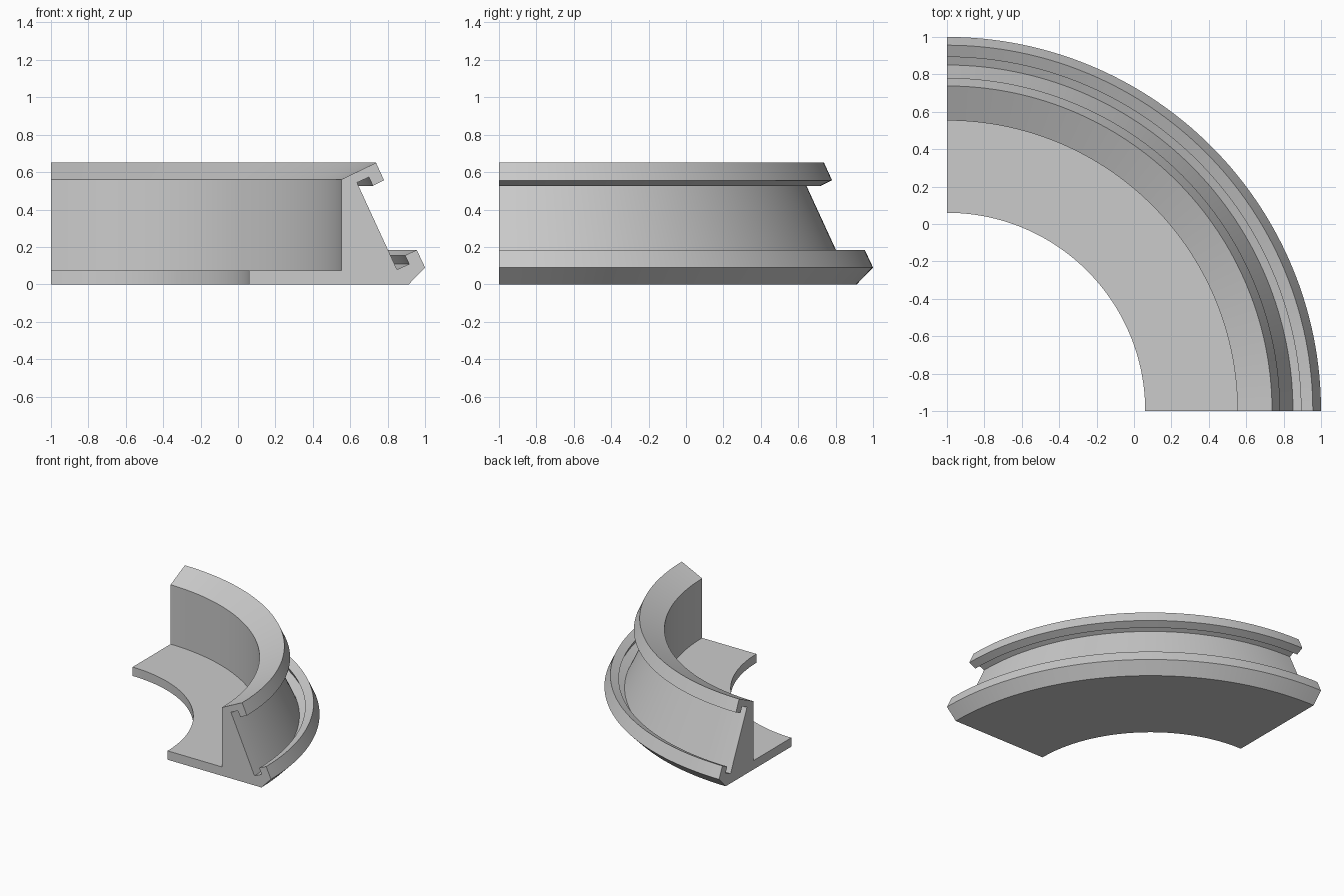
import bpy, bmesh, math
from mathutils import Vector

if "Cube" in bpy.data.objects:
    bpy.data.objects.remove(bpy.data.objects["Cube"])

SEGMENTS = 64
CENTRE = Vector((-1, -1, 0))

# Cross-section on the front cut face (x, z): foot, lower lip, slanted groove, upper lip, wall
PROFILE = [
    (0.06, 0.0), (0.913, 0.0), (1.0, 0.09), (0.956, 0.184),
    (0.893, 0.155), (0.915, 0.108), (0.85, 0.079),
    (0.636, 0.544), (0.70, 0.573), (0.721, 0.527), (0.781, 0.556),
    (0.738, 0.65), (0.553, 0.561), (0.553, 0.073), (0.06, 0.073),
]

# Sweep the section a quarter turn about the corner axis
bm = bmesh.new()
start = bm.faces.new([bm.verts.new((x, -1, z)) for x, z in PROFILE])
bmesh.ops.spin(bm, geom=[start] + start.edges[:] + start.verts[:], cent=CENTRE,
               axis=(0, 0, 1), angle=math.pi / 2, steps=SEGMENTS, use_duplicate=False)

# Make sure the starting cut is closed
rim = [e for e in bm.edges if e.is_boundary]
if rim:
    bmesh.ops.holes_fill(bm, edges=rim, sides=0)
bmesh.ops.recalc_face_normals(bm, faces=bm.faces[:])

mesh = bpy.data.meshes.new("quarter_ring_rail")
bm.to_mesh(mesh)
bm.free()
rail = bpy.data.objects.new("quarter_ring_rail", mesh)
bpy.context.collection.objects.link(rail)

# Plain grey
grey = bpy.data.materials.new("light_grey")
grey.diffuse_color = (0.6, 0.6, 0.6, 1)
grey.use_nodes = True
grey.node_tree.nodes["Principled BSDF"].inputs["Base Color"].default_value = grey.diffuse_color
mesh.materials.append(grey)

# Smooth curve, sharp profile edges
bpy.context.view_layer.objects.active = rail
rail.select_set(True)
bpy.ops.object.shade_smooth_by_angle(angle=math.radians(20))
